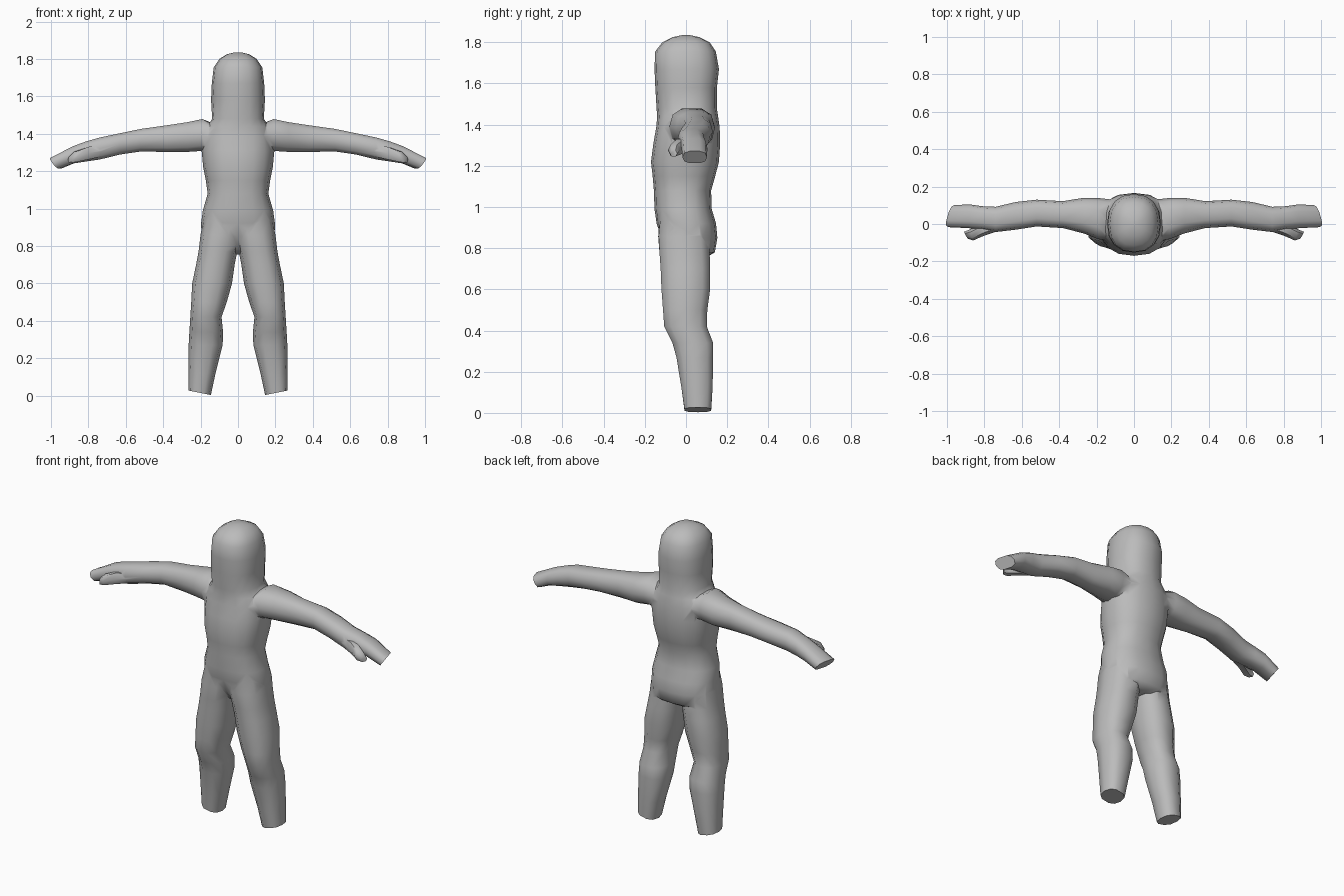
import bpy, bmesh, math
from mathutils import Vector

if "Cube" in bpy.data.objects:
    bpy.data.objects.remove(bpy.data.objects["Cube"])

skin = bpy.data.materials.new("plain grey")
skin.diffuse_color = (0.5, 0.5, 0.5, 1)
skin.use_nodes = True
skin.node_tree.nodes["Principled BSDF"].inputs["Base Color"].default_value = skin.diffuse_color


def ring(n, power):
    """Unit rounded-square outline with n points."""
    pts = []
    for i in range(n):
        a = 2 * math.pi * i / n
        c, s = math.cos(a), math.sin(a)
        pts.append((math.copysign(abs(c) ** power, c), math.copysign(abs(s) ** power, s)))
    return pts


def loft(name, sections, n, power, place):
    """Skin a tube through sections (t, a0, a1, b0, b1, lean); place maps to xyz."""
    bm = bmesh.new()
    loops = []
    for t, a0, a1, b0, b1, lean in sections:
        loop = []
        for u, v in ring(n, power):
            a = (a0 + a1) / 2 + u * (a1 - a0) / 2
            b = (b0 + b1) / 2 + v * (b1 - b0) / 2
            loop.append(bm.verts.new(place(t + lean * u, a, b)))
        loops.append(loop)
    for lo, hi in zip(loops, loops[1:]):
        for i in range(n):
            j = (i + 1) % n
            bm.faces.new((lo[i], lo[j], hi[j], hi[i]))
    bm.faces.new(loops[0])
    bm.faces.new(loops[-1])
    bmesh.ops.recalc_face_normals(bm, faces=bm.faces)
    me = bpy.data.meshes.new(name)
    bm.to_mesh(me)
    bm.free()
    ob = bpy.data.objects.new(name, me)
    bpy.context.collection.objects.link(ob)
    me.materials.append(skin)
    return ob


def upright(t, a, b):
    return Vector((a, b, t))


# Torso and head: height, half width, front y, back y
core = [
    (0.755, 0.13, -0.03, 0.10), (0.78, 0.18, -0.07, 0.14), (0.85, 0.195, -0.12, 0.155),
    (0.92, 0.20, -0.145, 0.148), (0.99, 0.188, -0.153, 0.125), (1.08, 0.162, -0.156, 0.122),
    (1.15, 0.172, -0.162, 0.142), (1.22, 0.186, -0.17, 0.16), (1.31, 0.195, -0.16, 0.168),
    (1.39, 0.19, -0.145, 0.165), (1.44, 0.165, -0.141, 0.157), (1.48, 0.138, -0.143, 0.15),
    (1.58, 0.144, -0.149, 0.15), (1.67, 0.14, -0.153, 0.16), (1.755, 0.13, -0.15, 0.145),
    (1.80, 0.10, -0.115, 0.115), (1.825, 0.06, -0.065, 0.065), (1.835, 0.02, -0.02, 0.02),
]
body = loft("body", [(z, -w, w, f, b, 0) for z, w, f, b in core], 16, 0.85, upright)

# Leg: height, inner x, outer x, front y, back y, slope of the section
leg = [
    (0.015, 0.145, 0.265, -0.01, 0.125, 0.012), (0.12, 0.12, 0.265, -0.025, 0.132, 0),
    (0.27, 0.082, 0.264, -0.05, 0.136, 0), (0.34, 0.08, 0.26, -0.07, 0.136, 0),
    (0.42, 0.088, 0.255, -0.11, 0.105, 0), (0.50, 0.06, 0.25, -0.116, 0.108, 0),
    (0.60, 0.032, 0.245, -0.124, 0.122, 0), (0.70, 0.018, 0.224, -0.128, 0.122, 0),
    (0.77, 0.004, 0.211, -0.133, 0.12, 0), (0.86, -0.02, 0.203, -0.142, 0.12, 0),
    (0.95, -0.03, 0.18, -0.13, 0.10, 0),
]

# Arm: x, front y, back y, bottom z, top z, slope of the section
arm = [
    (0.06, -0.08, 0.12, 1.32, 1.42, 0), (0.19, -0.085, 0.142, 1.305, 1.482, 0),
    (0.27, -0.05, 0.14, 1.30, 1.465, 0), (0.38, -0.022, 0.122, 1.30, 1.448, 0),
    (0.52, -0.013, 0.13, 1.303, 1.428, 0), (0.63, -0.03, 0.118, 1.287, 1.405, 0),
    (0.74, -0.043, 0.092, 1.26, 1.382, 0), (0.81, -0.03, 0.095, 1.25, 1.362, 0),
    (0.88, -0.022, 0.104, 1.24, 1.335, -0.005), (0.975, -0.017, 0.102, 1.212, 1.272, -0.017),
]

# Thumb: x, front y, back y, bottom z, top z, slope of the section
thumb = [
    (0.72, -0.035, 0.03, 1.275, 1.34, 0), (0.80, -0.062, 0.01, 1.258, 1.335, 0),
    (0.87, -0.088, -0.03, 1.245, 1.308, 0.01), (0.90, -0.078, -0.042, 1.243, 1.278, 0.01),
]


def hand_place(side):
    # the far end of the palm tilts: upper edge reaches further out
    def place(t, a, b):
        tilt = (b - 1.242) * 0.75 if t > 0.93 else 0
        return Vector((side * (t + tilt), a, b))
    return place


def along(side):
    return lambda t, a, b: Vector((side * t, a, b))


limbs = []
for side, tag in ((1, "left"), (-1, "right")):
    limbs.append(loft(tag + "_leg", leg, 10, 0.8,
                      lambda t, a, b, s=side: Vector((s * a, b, t))))
    limbs.append(loft(tag + "_arm", arm, 10, 0.75, hand_place(side)))
    limbs.append(loft(tag + "_thumb", thumb, 6, 0.9, along(side)))

# Fuse every limb into one skin
bpy.context.view_layer.objects.active = body
for limb in limbs:
    mod = body.modifiers.new("fuse", 'BOOLEAN')
    mod.operation = 'UNION'
    mod.solver = 'EXACT'
    mod.object = limb
    bpy.ops.object.modifier_apply(modifier=mod.name)
for limb in limbs:
    bpy.data.objects.remove(limb)

# Soften the joints between torso and limbs
bm = bmesh.new()
bm.from_mesh(body.data)
bmesh.ops.remove_doubles(bm, verts=bm.verts, dist=0.004)
joint = [v for v in bm.verts if abs(v.co.x) < 0.26 and
         (0.78 < v.co.z < 0.97 or 1.29 < v.co.z < 1.47)]
bmesh.ops.smooth_vert(bm, verts=joint, factor=0.25, use_axis_x=True, use_axis_y=True, use_axis_z=True)
bm.to_mesh(body.data)
bm.free()

bpy.ops.object.select_all(action='DESELECT')
body.select_set(True)
bpy.ops.object.shade_smooth_by_angle(angle=math.radians(55))
